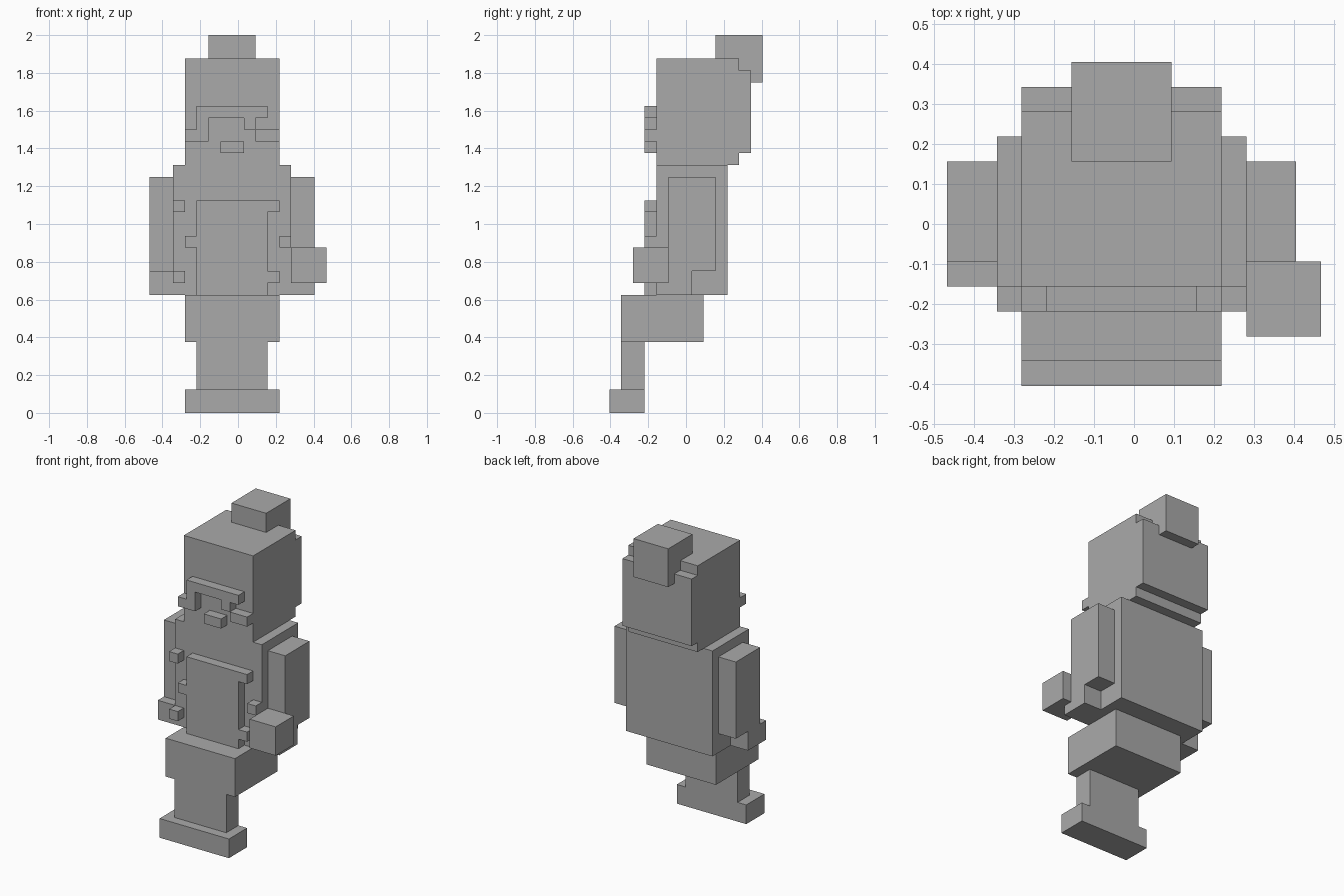
import bpy
import bmesh

if "Cube" in bpy.data.objects:
    bpy.data.objects.remove(bpy.data.objects["Cube"])

U = 1 / 16                      # block size
ORIGIN = (-7.5, -6.5, 0)        # grid corner, in blocks

grey = bpy.data.materials.new("mid grey")
grey.diffuse_color = (0.4, 0.4, 0.4, 1)
grey.use_nodes = True
grey.node_tree.nodes["Principled BSDF"].inputs["Base Color"].default_value = grey.diffuse_color


def blocks(name, *boxes):
    """One object made of boxes, each given as (x0, x1, y0, y1, z0, z1) in blocks."""
    bm = bmesh.new()
    for b in boxes:
        lo, hi = b[0::2], b[1::2]
        for v in bmesh.ops.create_cube(bm, size=1)["verts"]:
            v.co = [(ORIGIN[i] + (hi[i] if v.co[i] > 0 else lo[i])) * U
                    for i in range(3)]
    mesh = bpy.data.meshes.new(name)
    bm.to_mesh(mesh)
    bm.free()
    mesh.materials.append(grey)
    obj = bpy.data.objects.new(name, mesh)
    bpy.context.collection.objects.link(obj)
    return obj


def relief(name, *cells):
    """One-block-thick front detail from (x0, x1, z0, z1) rectangles."""
    return blocks(name, *[(x0, x1, 3, 4, z0, z1) for x0, x1, z0, z1 in cells])


# Seated legs
blocks("feet", (3, 11, 0, 3, 0, 2))
blocks("shins", (4, 10, 1, 3, 2, 6))
blocks("lap", (3, 11, 1, 8, 6, 10))

# Body, head with stepped back, and hair bun
blocks("torso", (2, 12, 4, 10, 10, 21))
blocks("head", (3, 11, 4, 11, 21, 30), (3, 11, 11, 12, 22, 29))
blocks("hair_bun", (5, 9, 9, 13, 28, 32))

# Arms mirrored about the torso centre (x = 7 blocks)
for side, a, b in (("left", 0, 2), ("right", 12, 14)):
    blocks(side + "_sleeve", (a, b, 5, 9, 12, 20))
    blocks(side + "_hand", (a, b, 4, 7, 10, 12))

# Held cube
blocks("held_block", (12, 15, 2, 5, 11, 14))

# Front panel and the small raised spots on the clothes
relief("front_panel", (4, 10, 10, 18))
for i, (x, z) in enumerate([(2, 17), (3, 14), (2, 11), (10, 17), (11, 14), (10, 11)]):
    relief(f"spot_{i + 1}", (x, x + 1, z, z + 1))

# Face: raised frame running from cheek to cheek, and mouth
relief("face_frame", (4, 10, 25, 26), (4, 5, 24, 25), (8, 9, 24, 25),
       (3, 5, 23, 24), (9, 11, 23, 24))
relief("mouth", (6, 8, 22, 23))
